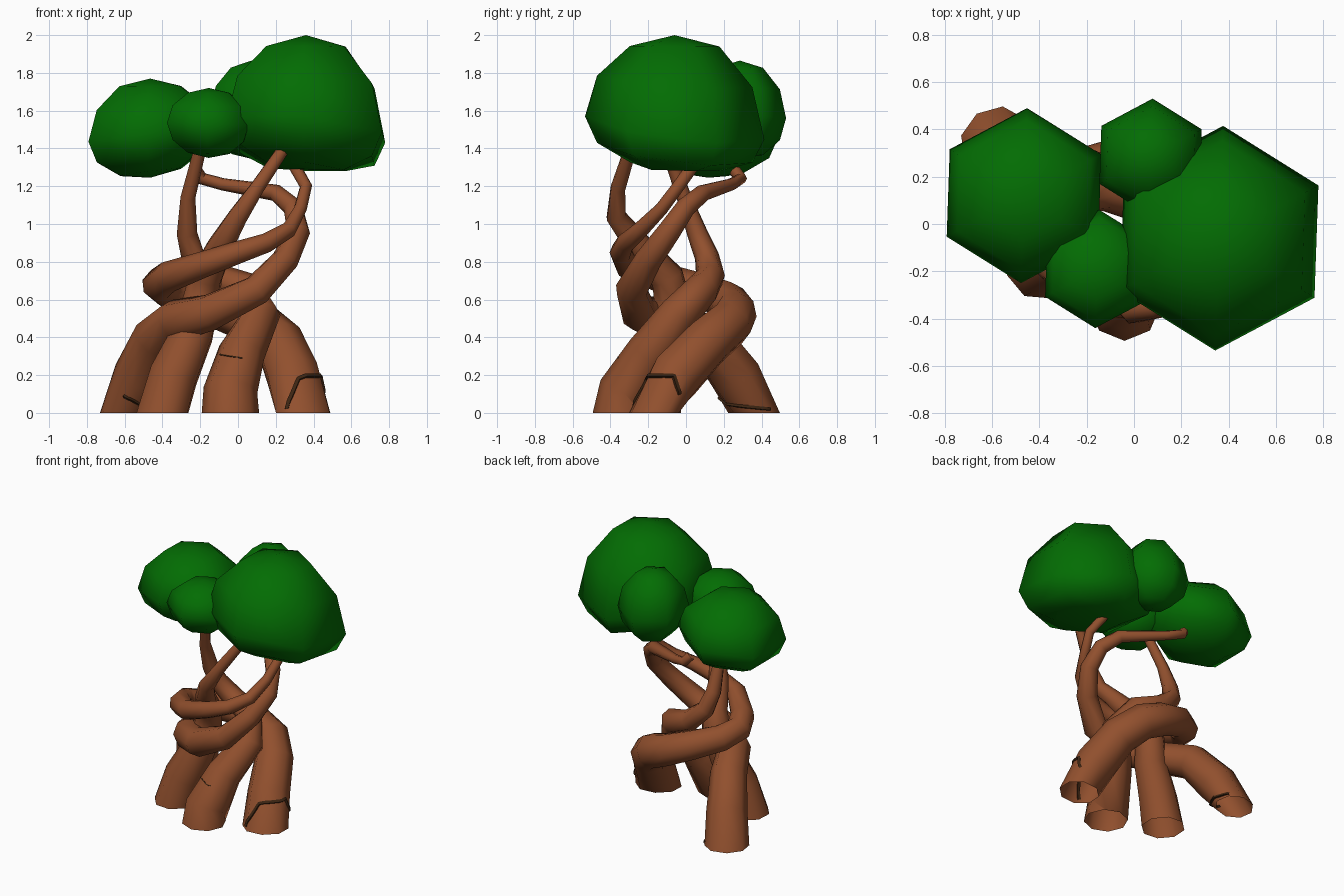
import bpy, bmesh, math
from mathutils import Vector
from mathutils.bvhtree import BVHTree

if "Cube" in bpy.data.objects:
    bpy.data.objects.remove(bpy.data.objects["Cube"])


def material(name, col):
    m = bpy.data.materials.new(name)
    m.diffuse_color = (*col, 1)
    m.use_nodes = True
    m.node_tree.nodes["Principled BSDF"].inputs["Base Color"].default_value = m.diffuse_color
    return m


BARK = material("bark brown", (0.285, 0.08, 0.027))
LEAF = material("leaf green", (0.001, 0.152, 0.001))
DARK = material("dark crack", (0.045, 0.018, 0.006))


def tube(name, pts, radii, mat, res=2):
    """Swept round open tube through pts with a radius at each point."""
    cu = bpy.data.curves.new(name, 'CURVE')
    cu.dimensions = '3D'
    cu.bevel_depth = 1
    cu.bevel_resolution = res
    sp = cu.splines.new('POLY')
    sp.points.add(len(pts) - 1)
    for p, co, r in zip(sp.points, pts, radii):
        p.co = (*co, 1)
        p.radius = r
    ob = bpy.data.objects.new(name, cu)
    bpy.context.collection.objects.link(ob)
    bpy.ops.object.select_all(action='DESELECT')
    ob.select_set(True)
    bpy.context.view_layer.objects.active = ob
    bpy.ops.object.convert(target='MESH')
    ob = bpy.context.view_layer.objects.active
    ob.name = name
    ob.data.materials.clear()
    ob.data.materials.append(mat)
    bpy.ops.object.shade_smooth_by_angle(angle=math.radians(50))
    return ob


def trunk(name, pts, r0=0.152, r1=0.033):
    """Twisting trunk tapering along its length, foot cut flat on the ground."""
    pts = [Vector(p) for p in pts]
    d = [0]
    for a, b in zip(pts, pts[1:]):
        d.append(d[-1] + (b - a).length)
    radii = [r0 + (r1 - r0) * min(1, 1.12 * s / d[-1]) for s in d]
    ob = tube(name, pts, radii, BARK)
    for v in ob.data.vertices:
        if v.co.z < 0.09:
            v.co.z = 0
    return ob


def canopy(name, c, r, up, down, kx, ky, one_sided=False):
    """Six-sided blob with unequal top and bottom, lower part sheared to sag."""
    bm = bmesh.new()
    bmesh.ops.create_uvsphere(bm, u_segments=6, v_segments=6, radius=1)
    a = math.radians(-2)
    for v in bm.verts:
        x, y, z = v.co
        x, y = (x * math.cos(a) - y * math.sin(a)) * r, (x * math.sin(a) + y * math.cos(a)) * r
        sag = min(1, max(0, (0.9 - z) / 0.7))
        sx, sy = (max(0, x), max(0, y)) if one_sided else (x, y)
        h = z * (up if z > 0 else down) + sag * (kx * sx + ky * sy)
        v.co = (c[0] + x, c[1] + y, c[2] + max(h, -down - .01))
    for f in bm.faces:
        f.smooth = True
    me = bpy.data.meshes.new(name)
    bm.to_mesh(me)
    bm.free()
    me.materials.append(LEAF)
    ob = bpy.data.objects.new(name, me)
    bpy.context.collection.objects.link(ob)


# four trunks winding around each other
left_trunk = trunk("left_back_trunk", [
    (-.59, .36, 0), (-.52, .26, .2), (-.43, .11, .4), (-.33, -.1, .49), (-.15, -.25, .53),
    (.1, -.29, .65), (.25, -.2, .81), (.32, -.09, .96), (.29, 0, 1.09), (.2, .09, 1.165),
    (-.08, .24, 1.21), (-.19, .29, 1.24), (-.22, .26, 1.28)])
trunk("left_front_trunk", [
    (-.4, -.17, 0), (-.34, -.15, .2), (-.24, -.11, .42), (-.2, -.07, .58), (-.17, -.1, .72),
    (-.1, -.24, .87), (0, -.37, 1.04), (.1, -.36, 1.19), (.25, -.29, 1.41)])
middle_trunk = trunk("middle_trunk", [
    (-.04, -.345, 0), (-.04, -.32, .12), (.02, -.19, .32), (.12, -.04, .52), (.04, .09, .66),
    (-.12, .13, .72), (-.24, .11, .83), (-.27, .06, .95), (-.265, -.01, 1.14), (-.2, -.1, 1.4)])
right_trunk = trunk("right_trunk", [
    (.345, -.17, 0), (.29, -.05, .2), (.22, .11, .37), (.11, .23, .47), (-.04, .26, .53),
    (-.2, .22, .59), (-.36, .1, .64), (-.42, -.02, .68), (-.37, -.14, .72), (-.2, -.31, .78),
    (0, -.345, .85), (.15, -.32, .9), (.27, -.24, .97), (.33, -.13, 1.08), (.36, -.04, 1.2),
    (.28, .06, 1.34)], r0=.158)

# leaf blobs
canopy("big_right_canopy", (.36, -.06, 1.57), .475, .43, .28, -.2, -.25, True)
canopy("left_canopy", (-.465, .12, 1.47), .37, .3, .225, .12, -.03)
canopy("back_canopy", (.07, .285, 1.585), .245, .28, .24, 0, -.1)
canopy("small_front_canopy", (-.155, -.19, 1.53), .25, .19, .18, -.03, 0)


def crack(name, ob, lo, hi, marks, r):
    """Thin dark line on the bark through (angle, height) marks around an axis."""
    bm = bmesh.new()
    bm.from_mesh(ob.data)
    tree = BVHTree.FromBMesh(bm)
    pts = []
    for (a0, z0), (a1, z1) in zip(marks, marks[1:]):
        for i in range(9):
            a, z = math.radians(a0 + (a1 - a0) * i / 8), z0 + (z1 - z0) * i / 8
            d = Vector((math.cos(a), math.sin(a), 0))
            o = Vector(lo).lerp(Vector(hi), (z - lo[2]) / (hi[2] - lo[2]))
            hit = tree.ray_cast(o, d)[0]
            if hit and (not pts or (hit - pts[-1]).length > .004):
                pts.append(hit)
    bm.free()
    tube(name, pts, [r] * len(pts), DARK, res=0)


# bark cracks
crack("right_trunk_crack", right_trunk, (.345, -.17, 0), (.29, -.05, .2),
      [(-125, .02), (-80, .18), (-65, .195), (-5, .195), (30, .1)], .014)
crack("left_trunk_crack", left_trunk, (-.59, .36, 0), (-.52, .26, .2),
      [(-110, .09), (-70, .05), (0, .03), (40, .02)], .011)
crack("middle_trunk_crack", middle_trunk, (-.04, -.32, .12), (.02, -.19, .32),
      [(-140, .31), (-85, .29)], .005)
